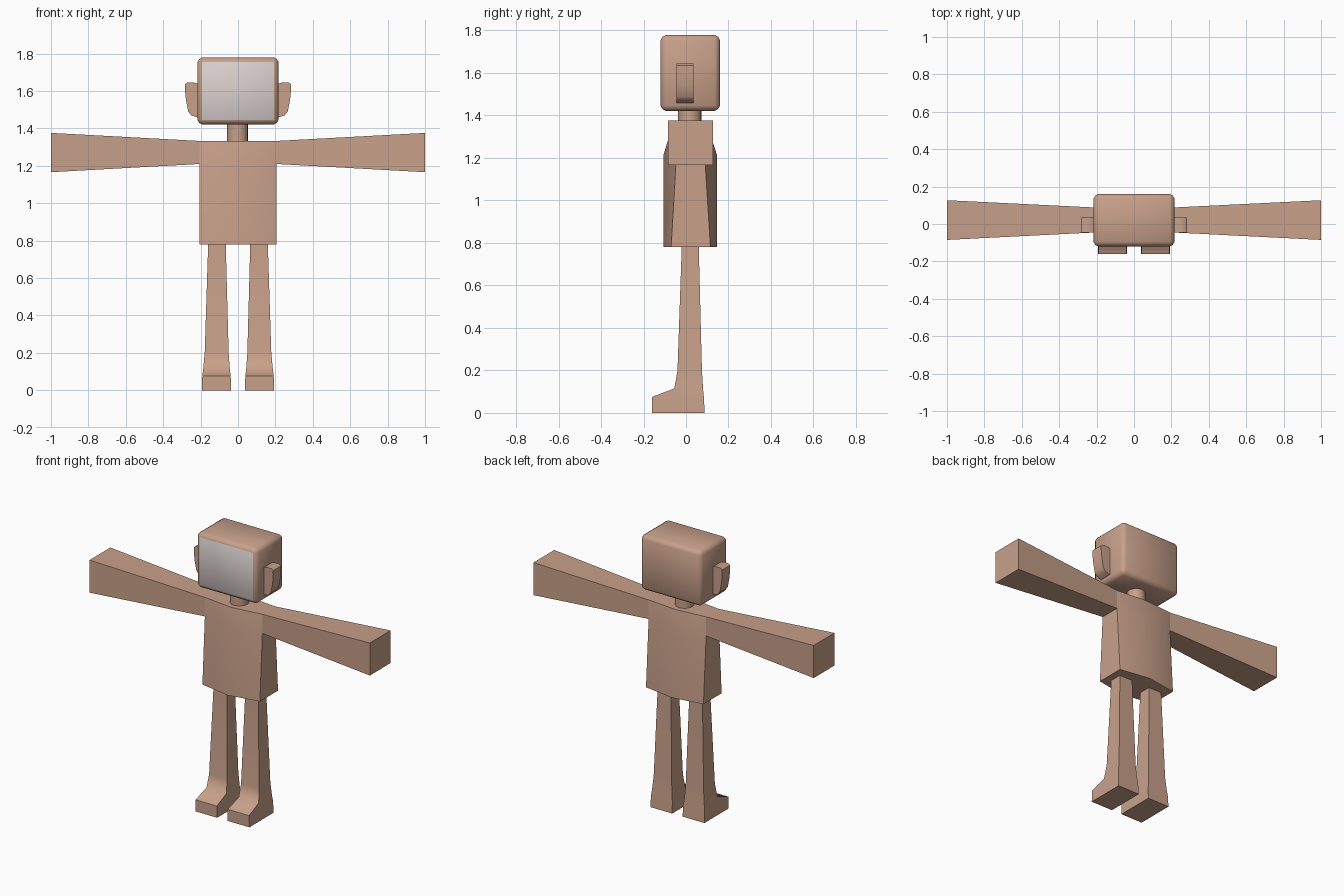
import bpy, bmesh, math

if "Cube" in bpy.data.objects:
    bpy.data.objects.remove(bpy.data.objects["Cube"])


def material(name, rgb):
    m = bpy.data.materials.new(name)
    m.diffuse_color = (*rgb, 1)
    m.use_nodes = True
    m.node_tree.nodes["Principled BSDF"].inputs["Base Color"].default_value = m.diffuse_color
    return m


SKIN = material("tan_skin", (0.578, 0.352, 0.254))
FACE = material("pale_grey_face", (0.70, 0.64, 0.62))


def finish(name, bm, angle=30):
    """Turn a bmesh into a named skin-coloured object, smooth below the angle."""
    bmesh.ops.recalc_face_normals(bm, faces=bm.faces[:])
    me = bpy.data.meshes.new(name)
    bm.to_mesh(me)
    bm.free()
    ob = bpy.data.objects.new(name, me)
    bpy.context.collection.objects.link(ob)
    me.materials.append(SKIN)
    bpy.ops.object.select_all(action='DESELECT')
    ob.select_set(True)
    bpy.context.view_layer.objects.active = ob
    bpy.ops.object.shade_smooth_by_angle(angle=math.radians(angle))
    return ob


def loft(name, rings, angle=30, cap_start=True):
    """Skin a list of matching point rings."""
    bm = bmesh.new()
    vs = [[bm.verts.new(p) for p in r] for r in rings]
    n = len(vs[0])
    for a, b in zip(vs, vs[1:]):
        for i in range(n):
            j = (i + 1) % n
            bm.faces.new((a[i], a[j], b[j], b[i]))
    if cap_start:
        bm.faces.new(vs[0])
    bm.faces.new(vs[-1])
    return finish(name, bm, angle)


# Torso: six-sided sections (z, corner front/back y, middle front/back y)
W = 0.205
loft("torso", [[(-W, cf, z), (0, mf, z), (W, cf, z), (W, cb, z), (0, mb, z), (-W, cb, z)]
               for z, cf, cb, mf, mb in ((0.78, -0.07, 0.115, -0.107, 0.147),
                                         (1.21, -0.045, 0.088, -0.107, 0.147),
                                         (1.333, -0.045, 0.088, -0.07, 0.107))])

# Neck
bm = bmesh.new()
bmesh.ops.create_cone(bm, cap_ends=True, segments=16, radius1=0.056, radius2=0.056, depth=0.12)
bmesh.ops.translate(bm, verts=bm.verts[:], vec=(-0.002, 0.018, 1.38))
finish("neck", bm)

# Head: softly shaded box with chamfered edges
bm = bmesh.new()
bmesh.ops.create_cube(bm, size=1)
bmesh.ops.scale(bm, verts=bm.verts[:], vec=(0.434, 0.28, 0.358))
bmesh.ops.translate(bm, verts=bm.verts[:], vec=(0, 0.02, 1.6))
bmesh.ops.bevel(bm, geom=bm.edges[:], offset=0.025, segments=2, profile=0.4, affect='EDGES')
head = finish("head", bm, 60)

# Face screen: the large front face of the head
head.data.materials.append(FACE)
for p in head.data.polygons:
    if p.normal.y < -0.99:
        p.material_index = 1

EAR = [(0.205, 1.635), (0.235, 1.645), (0.272, 1.645), (0.283, 1.636), (0.283, 1.6),
       (0.278, 1.55), (0.266, 1.49), (0.25, 1.47), (0.205, 1.455)]
# Leg sections: front y, back y, z, centre x, half width
LEG = [(-0.02, 0.06, 0.781, 0.1125, 0.047), (-0.04, 0.075, 0.2, 0.114, 0.064),
       (-0.055, 0.08, 0.115, 0.115, 0.071), (-0.16, 0.084, 0.075, 0.115, 0.076),
       (-0.16, 0.088, 0, 0.115, 0.078)]

for side, s in (("left", 1), ("right", -1)):
    # Arm: widens from the shoulder to a square end
    loft(side + "_arm", [[(s * x, f, lo), (s * x, b, lo), (s * x, b, hi), (s * x, f, hi)]
                         for x, f, b, lo, hi in ((W, -0.045, 0.088, 1.21, 1.333),
                                                 (1, -0.085, 0.127, 1.166, 1.376))],
         cap_start=False)
    # Leg with foot
    loft(side + "_leg", [[(s * (c - h), f, z), (s * (c + h), f, z),
                          (s * (c + h), b, z), (s * (c - h), b, z)]
                         for f, b, z, c, h in LEG], angle=62, cap_start=False)
    # Ear
    loft(side + "_ear", [[(s * x, y, z) for x, z in EAR] for y in (-0.045, 0.035)], angle=50)
